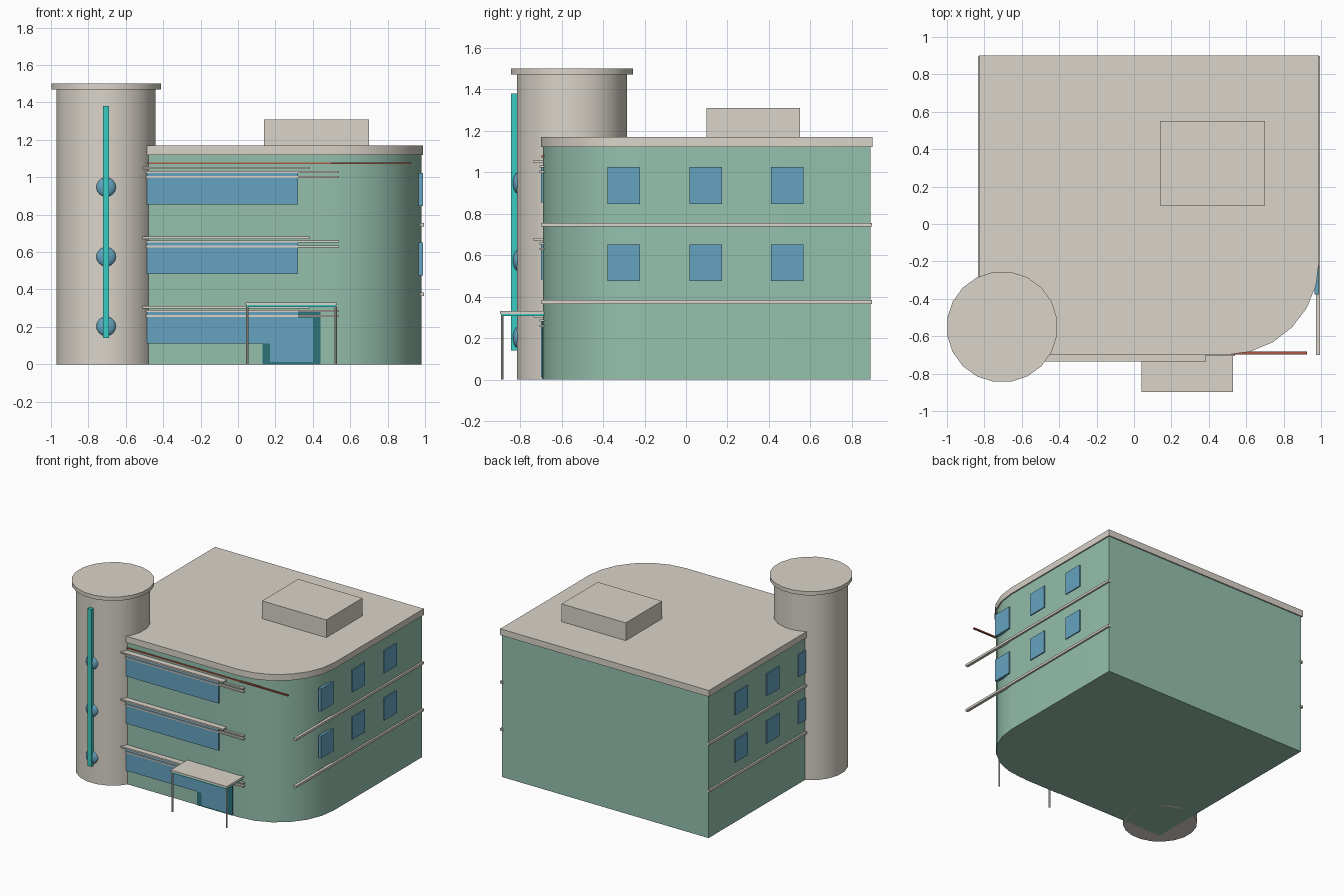
import bpy, bmesh, math

if "Cube" in bpy.data.objects:
    bpy.data.objects.remove(bpy.data.objects["Cube"])

def mat(name, r, g, b):
    m = bpy.data.materials.new(name)
    m.diffuse_color = (r, g, b, 1)
    m.use_nodes = True
    m.node_tree.nodes["Principled BSDF"].inputs["Base Color"].default_value = m.diffuse_color
    return m

STONE = mat("stone", .70, .66, .59)
GREEN = mat("green_wall", .30, .53, .42)
GLASS = mat("glass", .13, .37, .53)
TEAL = mat("teal", .04, .60, .55)
DARK = mat("dark_teal", .025, .17, .19)
RED = mat("red_trim", .40, .10, .06)

def finish(bm, name, m, smooth=False):
    bmesh.ops.recalc_face_normals(bm, faces=bm.faces[:])
    me = bpy.data.meshes.new(name)
    bm.to_mesh(me)
    bm.free()
    ob = bpy.data.objects.new(name, me)
    bpy.context.collection.objects.link(ob)
    me.materials.append(m)
    if smooth:
        bpy.ops.object.select_all(action='DESELECT')
        ob.select_set(True)
        bpy.context.view_layer.objects.active = ob
        bpy.ops.object.shade_smooth_by_angle(angle=math.radians(32))
    return ob

def box(name, m, x0, x1, y0, y1, z0, z1):
    bm = bmesh.new()
    bmesh.ops.create_cube(bm, size=1)
    for v in bm.verts:
        v.co = ((x0 + x1) / 2 + v.co.x * (x1 - x0),
                (y0 + y1) / 2 + v.co.y * (y1 - y0),
                (z0 + z1) / 2 + v.co.z * (z1 - z0))
    return finish(bm, name, m)

def prism(name, m, pts, z0, z1):
    bm = bmesh.new()
    f = bm.faces.new([bm.verts.new((x, y, z0)) for x, y in pts])
    ext = bmesh.ops.extrude_face_region(bm, geom=[f])
    for v in ext["geom"]:
        if isinstance(v, bmesh.types.BMVert):
            v.co.z = z1
    return finish(bm, name, m, True)

def circle(cx, cy, r, n):
    return [(cx + r * math.sin(2 * math.pi * (i + .5) / n),
             cy + r * math.cos(2 * math.pi * (i + .5) / n)) for i in range(n)]

def footprint(g):
    # rectangle with one rounded front corner, grown by g
    arc = [math.radians(-90 + 15 * i) for i in range(7)]
    return ([(-.82 - g, .89 + g), (-.82 - g, -.69 - g)]
            + [(.49 + (.49 + g) * math.cos(a), -.20 + (.49 + g) * math.sin(a)) for a in arc]
            + [(.98 + g, .89 + g)])

# Main block, roof slab and rooftop plant room
prism("main_walls", GREEN, footprint(0), 0, 1.12)
prism("roof_slab", STONE, footprint(.01), 1.12, 1.17)
box("rooftop_room", STONE, .14, .70, .10, .55, 1.17, 1.31)

# Corner tower with cap, vertical fin and round windows
TX, TY = -.705, -.55
prism("tower_shaft", STONE, circle(TX, TY, .268, 20), 0, 1.47)
prism("tower_cap", STONE, circle(TX, TY, .297, 20), 1.47, 1.50)
box("tower_fin", TEAL, TX - .016, TX + .016, -.843, -.80, .14, 1.38)

# Front ribbon windows, sun ledges, rails and tower portholes per storey
for i in range(3):
    z = .372 * i
    box(f"ribbon_window_{i}", GLASS, -.50, .32, -.70, -.68, z + .11, z + .285)
    box(f"sun_ledge_{i}", STONE, -.51, .385, -.735, -.685, z + .299, z + .311)
    for j, h in enumerate((.258, .284)):
        box(f"window_rail_{i}_{j}", STONE, -.50, .54, -.707, -.685, z + h - .005, z + h + .005)
    bm = bmesh.new()
    bmesh.ops.create_uvsphere(bm, u_segments=20, v_segments=12, radius=.052)
    for v in bm.verts:
        v.co = (TX + v.co.x, -.812 + v.co.y * .45, z + .203 + v.co.z)
    finish(bm, f"porthole_{i}", GLASS, True)
box("red_trim_rail", RED, -.50, .925, -.697, -.683, 1.07, 1.08)

# Entrance door and canopy
box("door_frame", DARK, .13, .44, -.694, -.68, 0, .28)
box("door_glass", GLASS, .17, .40, -.698, -.68, .012, .247)
box("canopy_slab", STONE, .04, .53, -.897, -.685, .317, .331)
box("canopy_beam", TEAL, .045, .525, -.892, -.685, .307, .317)
for i, x in enumerate((.05, .522)):
    prism(f"canopy_post_{i}", STONE, circle(x, -.886, .007, 8), 0, .31)

# Side windows and string courses, mirrored about the block centre x = 0.08
def side_box(name, m, x0, x1, *yz):
    box("right_" + name, m, x0, x1, *yz)
    box("left_" + name, m, .16 - x1, .16 - x0, *yz)

for i in range(2):
    z = .372 * i
    side_box(f"string_course_{i}", STONE, .972, .994, -.70, .897, z + .365, z + .383)
    for j in range(3):
        y = -.378 + .394 * j
        side_box(f"window_{i}_{j}", GLASS, .965, .988, y, y + .157, z + .475, z + .652)
